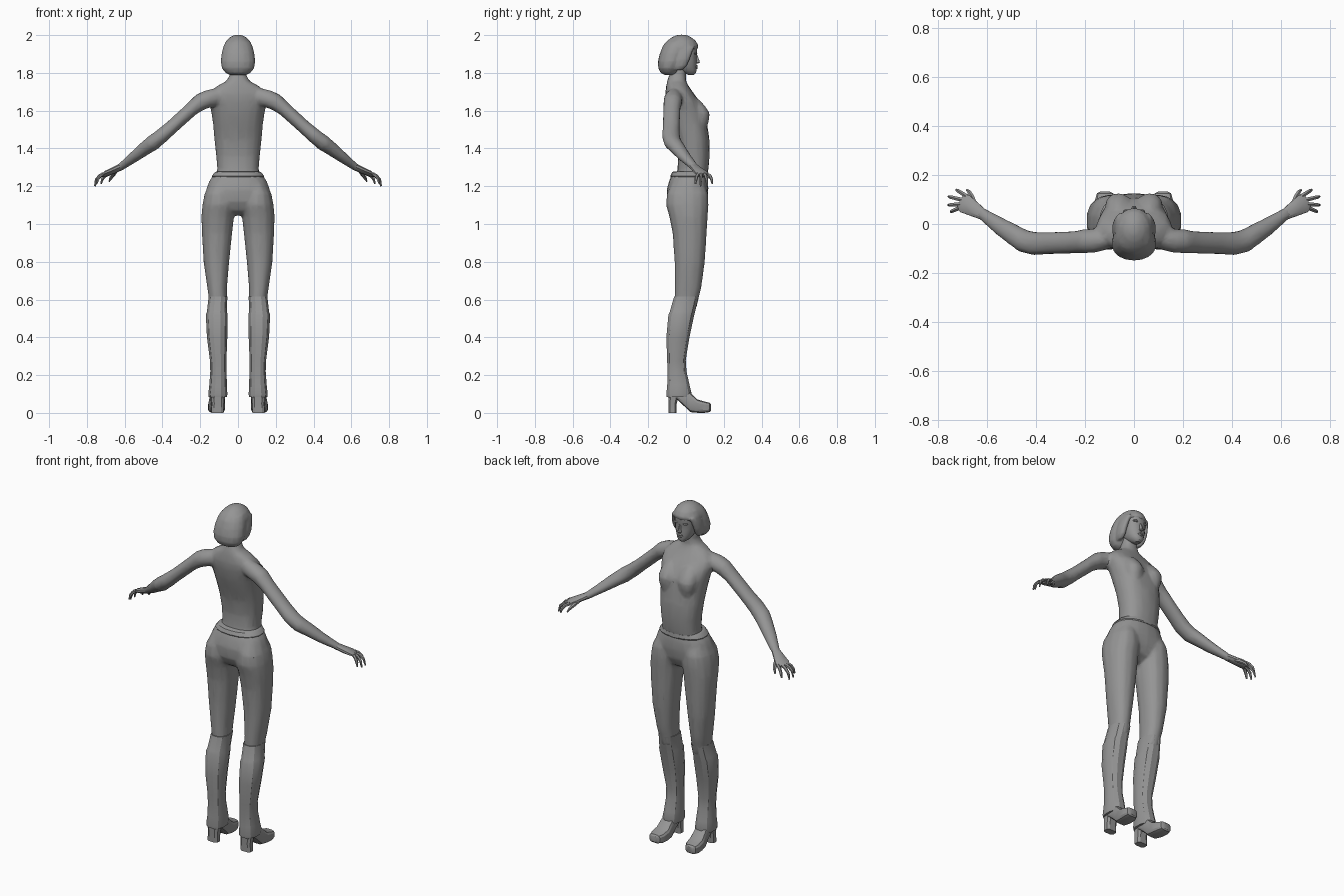
import bpy, bmesh, math
from mathutils import Vector

Z = Vector((0, 0, 1))
grey = bpy.data.materials.new("dark_grey")
grey.diffuse_color = (.3, .3, .3, 1)


def shade(ob, angle=28):
    bpy.ops.object.select_all(action='DESELECT')
    ob.select_set(True)
    bpy.context.view_layer.objects.active = ob
    bpy.ops.object.shade_smooth_by_angle(angle=math.radians(angle))


def ring(c, u, v, a, b, n, e=1.0):
    """Superellipse loop around c; e < 1 makes it squarer."""
    pts = []
    for i in range(n):
        t = 2 * math.pi * (i + 0.5) / n
        cs, sn = math.cos(t), math.sin(t)
        pts.append(Vector(c) + u * a * math.copysign(abs(cs) ** e, cs)
                   + v * b * math.copysign(abs(sn) ** e, sn))
    return pts


def loft(name, rings, mirror=False):
    bm = bmesh.new()
    loops = [[bm.verts.new(p) for p in r] for r in rings]
    n = len(loops[0])
    for lo, hi in zip(loops, loops[1:]):
        for i in range(n):
            bm.faces.new((lo[i], lo[(i + 1) % n], hi[(i + 1) % n], hi[i]))
    bm.faces.new(loops[0])
    bm.faces.new(loops[-1])
    bmesh.ops.recalc_face_normals(bm, faces=bm.faces)
    me = bpy.data.meshes.new(name)
    bm.to_mesh(me)
    bm.free()
    me.materials.append(grey)
    ob = bpy.data.objects.new(name, me)
    bpy.context.collection.objects.link(ob)
    if mirror:
        ob.modifiers.new("mirror", 'MIRROR')
    shade(ob)
    return ob


def stack(name, rows, n=14, e=1.0, mirror=False):
    """Rows of (z, x min, x max, y back, y front)."""
    X, Y = Vector((1, 0, 0)), Vector((0, 1, 0))
    return loft(name, [ring(((x0 + x1) / 2, (y0 + y1) / 2, z), X, Y,
                            (x1 - x0) / 2, (y1 - y0) / 2, n, e)
                       for z, x0, x1, y0, y1 in rows], mirror)


def centred(name, rows, n=16, e=1.0):
    """Rows of (z, half width, y back, y front)."""
    return stack(name, [(z, -w, w, y0, y1) for z, w, y0, y1 in rows], n, e)


def tube(name, rows, n=10):
    """Rows of (x, y, z, half width, half height) along a limb, mirrored."""
    p = [Vector(r[:3]) for r in rows]
    rings = []
    for i, r in enumerate(rows):
        t = (p[min(i + 1, len(p) - 1)] - p[max(i - 1, 0)]).normalized()
        u = t.cross(Z).normalized()
        rings.append(ring(p[i], u, u.cross(t), r[3], r[4], n))
    return loft(name, rings, True)


def blend(name, parts, voxel=.008, smooth=8, ratio=.12):
    """Fuse parts into one soft skin, then thin it to large facets."""
    bpy.ops.object.select_all(action='DESELECT')
    for ob in parts:
        ob.select_set(True)
    bpy.context.view_layer.objects.active = parts[0]
    bpy.ops.object.convert(target='MESH')
    bpy.ops.object.join()
    ob = bpy.context.view_layer.objects.active
    ob.name = name
    ob.modifiers.clear()
    m = ob.modifiers.new("fuse", 'REMESH')
    m.mode, m.voxel_size = 'VOXEL', voxel
    m = ob.modifiers.new("soften", 'SMOOTH')
    m.factor, m.iterations = .5, smooth
    m = ob.modifiers.new("thin", 'DECIMATE')
    m.ratio, m.use_symmetry = ratio, True
    bpy.ops.object.convert(target='MESH')
    ob = bpy.context.view_layer.objects.active
    if not ob.data.materials:
        ob.data.materials.append(grey)
    shade(ob)


# Upper body: torso with neck, bust and arms fused together
torso = centred("torso", [
    (1.24, .120, -.055, .112), (1.29, .110, -.045, .119), (1.36, .116, -.042, .126),
    (1.45, .126, -.055, .124), (1.53, .133, -.080, .112), (1.59, .142, -.097, .102),
    (1.65, .155, -.108, .072), (1.69, .152, -.110, .042), (1.73, .112, -.105, .014),
    (1.757, .062, -.100, .000), (1.79, .043, -.088, .0), (1.84, .042, -.078, .002)], 18, .85)
bust = stack("bust", [(1.49, .045, .085, .060, .105), (1.54, .018, .112, .04, .121),
                      (1.585, .010, .118, .03, .127), (1.62, .018, .110, .03, .106),
                      (1.66, .040, .085, .02, .070)], 12, 1, True)
arm = tube("arm", [
    (.07, -.060, 1.675, .030, .040), (.12, -.065, 1.672, .042, .047),
    (.16, -.068, 1.662, .050, .048),
    (.20, -.070, 1.645, .050, .046), (.245, -.075, 1.609, .046, .038),
    (.35, -.078, 1.514, .046, .037), (.405, -.080, 1.466, .049, .040),
    (.45, -.070, 1.430, .048, .042), (.49, -.045, 1.402, .043, .037),
    (.55, -.007, 1.355, .036, .029), (.61, .036, 1.310, .026, .021),
    (.635, .050, 1.293, .024, .019)], 12)
blend("upper_body", [torso, bust, arm])

# Lower body: hips and trouser legs fused together
hips = centred("hips", [
    (1.045, .030, -.035, .040), (1.07, .110, -.075, .085), (1.12, .165, -.100, .110),
    (1.18, .171, -.103, .119), (1.23, .152, -.089, .117), (1.275, .120, -.070, .110)], 18, .85)
leg = stack("trouser_leg", [
    (.56, .060, .151, -.061, .058), (.60, .058, .154, -.061, .066),
    (.66, .058, .163, -.061, .081), (.80, .046, .183, -.061, .100),
    (.95, .030, .192, -.071, .110), (1.04, .020, .195, -.089, .115),
    (1.10, .010, .190, -.106, .120), (1.16, .020, .178, -.102, .118),
    (1.22, .040, .145, -.075, .095)], 14, .9, True)
blend("hips_and_legs", [hips, leg])

# Waistband
centred("waistband", [(1.248, .138, -.080, .116), (1.254, .141, -.083, .119),
                      (1.274, .124, -.074, .117), (1.278, .116, -.066, .112)], 18, .88)

# Flared lower legs, starting with a cuff below the knee
stack("lower_leg", [
    (.085, .056, .157, -.104, .028), (.10, .055, .159, -.106, .032),
    (.15, .057, .153, -.101, .020), (.22, .060, .148, -.100, .004),
    (.28, .060, .150, -.101, .000), (.40, .055, .166, -.106, .020),
    (.52, .053, .172, -.095, .046), (.535, .057, .166, -.088, .050),
    (.615, .055, .157, -.065, .068)], 12, .85, True)

# Platform shoes: sections from back to toe (y, x centre, half width, z low, z high)
shoe = [(-.092, .107, .030, .075, .12), (-.045, .107, .038, .068, .13),
        (-.01, .108, .038, .035, .13), (.022, .110, .041, .003, .11),
        (.06, .112, .045, .000, .072), (.10, .115, .044, .000, .060),
        (.125, .118, .034, .004, .054), (.132, .118, .020, .012, .045)]
loft("shoe", [ring((x, y, (lo + hi) / 2), Vector((1, 0, 0)), Z, w, (hi - lo) / 2, 12, .55)
              for y, x, w, lo, hi in shoe], True)
stack("shoe_heel", [(0, .074, .142, -.094, -.050), (.05, .074, .140, -.094, -.048),
                    (.10, .070, .144, -.096, -.034)], 8, .6, True)

# Hands: palm, four drooping fingers and a thumb
tube("palm", [(.615, .038, 1.306, .023, .018), (.66, .065, 1.283, .034, .017),
              (.69, .083, 1.270, .041, .014), (.707, .092, 1.260, .034, .010)], 10)
fingers = [((.683, .113), (.725, .140), 1.212), ((.695, .097), (.757, .112), 1.200),
           ((.706, .081), (.758, .077), 1.200), ((.714, .065), (.748, .050), 1.212)]
for i, (k, t, z) in enumerate(fingers):
    at = lambda s: tuple(k[j] + (t[j] - k[j]) * s for j in (0, 1))
    tube("finger_%d" % (i + 1), [(*k, 1.265, .010, .010), (*at(.5), 1.255, .009, .009),
                                 (*at(.85), 1.235, .008, .008), (*t, z, .004, .004)], 6)
tube("thumb", [(.650, .075, 1.280, .013, .012), (.660, .108, 1.262, .011, .011),
               (.672, .130, 1.245, .009, .009), (.682, .139, 1.225, .004, .004)], 6)

# Head: face, nose, lips, brows
centred("face", [
    (1.790, .014, .012, .042), (1.798, .026, -.01, .052), (1.815, .040, -.04, .057),
    (1.835, .050, -.06, .056), (1.865, .057, -.06, .058), (1.885, .059, -.06, .056),
    (1.90, .060, -.06, .060), (1.94, .060, -.06, .060), (1.965, .050, -.06, .040)], 16, .9)
centred("nose", [(1.850, .008, .045, .066), (1.855, .012, .045, .075),
                 (1.865, .009, .045, .072), (1.895, .005, .045, .061)], 8)
centred("lips", [(1.820, .010, .045, .060), (1.826, .016, .045, .063),
                 (1.831, .018, .045, .060), (1.836, .014, .045, .063),
                 (1.841, .006, .045, .060)], 8)
stack("brow", [(1.898, .014, .040, .040, .058), (1.904, .012, .046, .038, .061),
               (1.909, .018, .042, .038, .058)], 8, 1, True)

# Bobbed hair: full back, crown with fringe and side locks fused together
back = centred("hair_back", [
    (1.788, .040, -.112, -.060), (1.80, .066, -.134, -.045), (1.825, .086, -.147, -.03),
    (1.86, .092, -.149, -.01), (1.905, .087, -.138, .006), (1.94, .078, -.122, .015),
    (1.965, .066, -.105, .02)], 18, .95)
crown = centred("hair_crown", [
    (1.918, .079, -.130, .045), (1.928, .080, -.130, .064), (1.945, .076, -.122, .066),
    (1.97, .063, -.100, .052), (1.988, .044, -.076, .028), (1.999, .022, -.05, .006),
    (2.002, .008, -.035, -.01)], 18)
lock = stack("side_lock", [(1.815, .055, .076, -.070, -.020), (1.835, .050, .086, -.065, .004),
                           (1.87, .050, .090, -.060, .020), (1.91, .045, .084, -.055, .034),
                           (1.94, .035, .074, -.050, .048)], 10, .9, True)
blend("bobbed_hair", [back, crown, lock], .006, 4, .2)
